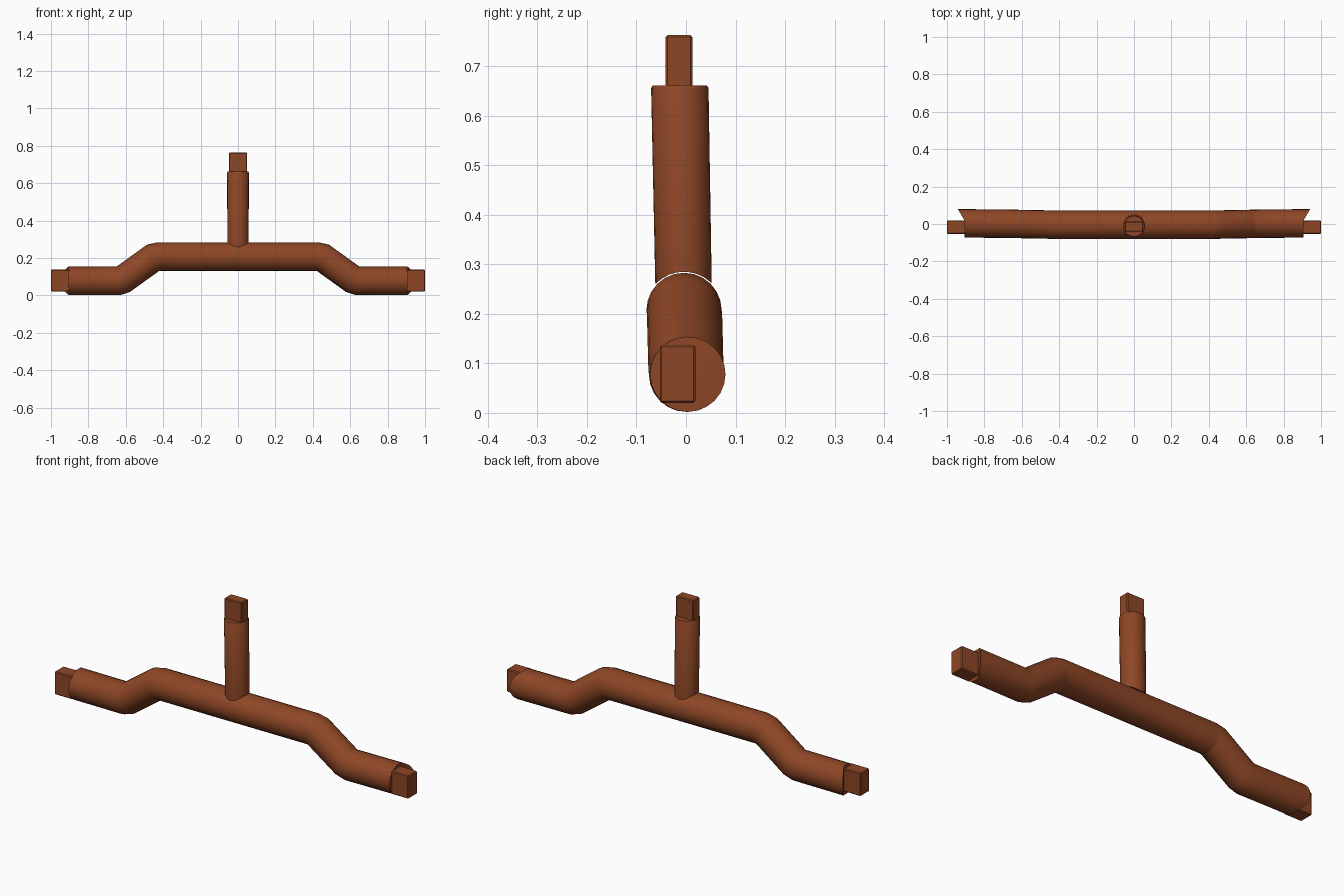
import bpy, bmesh, math
from mathutils import Vector

if "Cube" in bpy.data.objects:
    bpy.data.objects.remove(bpy.data.objects["Cube"])

brown = bpy.data.materials.new("brown wood")
brown.diffuse_color = (0.27, 0.062, 0.019, 1)
brown.use_nodes = True
brown.node_tree.nodes["Principled BSDF"].inputs["Base Color"].default_value = brown.diffuse_color
SIDES = 24
R = 0.076


def finish(bm, name, smooth=True):
    bmesh.ops.recalc_face_normals(bm, faces=bm.faces)
    me = bpy.data.meshes.new(name)
    bm.to_mesh(me)
    bm.free()
    ob = bpy.data.objects.new(name, me)
    bpy.context.collection.objects.link(ob)
    me.materials.append(brown)
    if smooth:
        shade(ob)
    return ob


def shade(ob):
    bpy.ops.object.select_all(action='DESELECT')
    ob.select_set(True)
    bpy.context.view_layer.objects.active = ob
    bpy.ops.object.shade_smooth_by_angle(angle=math.radians(35))


def skin(bm, rings):
    for a, b in zip(rings, rings[1:]):
        for i in range(SIDES):
            j = (i + 1) % SIDES
            bm.faces.new((a[i], a[j], b[j], b[i]))


def block(name, lo, hi, bevel=0.004):
    bm = bmesh.new()
    bmesh.ops.create_cube(bm, size=1)
    for v in bm.verts:
        v.co = [l + (c + 0.5) * (h - l) for c, l, h in zip(v.co, lo, hi)]
    bmesh.ops.bevel(bm, geom=bm.edges[:], offset=bevel, segments=1, affect='EDGES')
    return finish(bm, name, False)


# Bent crossbar: round section swept along a mirrored path
half = [(0.425, -0.004, 0.207), (0.455, -0.003, 0.200), (0.612, 0.0, 0.087),
        (0.640, 0.001, 0.078), (0.97, 0.004, 0.078)]
path = [Vector((-x, y, z)) for x, y, z in reversed(half)] + [Vector(p) for p in half]
bm = bmesh.new()
rings = []
for k, p in enumerate(path):
    t0 = (p - path[k - 1]).normalized() if k else Vector((1, 0, 0))
    t1 = (path[k + 1] - p).normalized() if k < len(path) - 1 else Vector((1, 0, 0))
    t = (t0 + t1).normalized()
    up = Vector((-t.z, 0, t.x)).normalized() / max(t.dot(t0), 0.5)
    rings.append([bm.verts.new(p + R * (math.cos(a) * Vector((0, 1, 0)) + math.sin(a) * up))
                  for a in (2 * math.pi * i / SIDES for i in range(SIDES))])
skin(bm, rings)
bm.faces.new(rings[0])
bm.faces.new(rings[-1])
bar = finish(bm, "crossbar", False)

# Cutters shape each bar end: flat shoulder with a slanted lip at the back
for s in (-1, 1):
    bm = bmesh.new()
    outline = [(0.907, -0.2), (0.907, 0.02), (0.977, 0.14), (1.2, 0.14), (1.2, -0.2)]
    low = [bm.verts.new((s * x, y, -0.2)) for x, y in outline]
    face = bm.faces.new(low)
    ext = bmesh.ops.extrude_face_region(bm, geom=[face])
    bmesh.ops.translate(bm, vec=(0, 0, 0.6),
                        verts=[e for e in ext["geom"] if isinstance(e, bmesh.types.BMVert)])
    cutter = finish(bm, "end_cutter", False)
    cutter.hide_render = True
    mod = bar.modifiers.new("end cut", 'BOOLEAN')
    mod.operation = 'DIFFERENCE'
    mod.solver = 'EXACT'
    mod.object = cutter
    bpy.context.view_layer.objects.active = bar
    bpy.ops.object.modifier_apply(modifier=mod.name)
    bpy.data.objects.remove(cutter)
    # Square peg at the bar end
    xs = sorted((s * 0.9, s * 1.0))
    block("end_peg", (xs[0], -0.053, 0.02), (xs[1], 0.019, 0.137))
shade(bar)

# Upright post, its foot saddled over the crossbar
bm = bmesh.new()
rings = []
for z, y0, r in ((None, -0.005, 0.057), (0.656, -0.0125, 0.058), (0.661, -0.0125, 0.055)):
    ring = []
    for i in range(SIDES):
        a = 2 * math.pi * i / SIDES
        x, y = r * math.cos(a), y0 + r * math.sin(a)
        h = 0.207 + math.sqrt(0.078 ** 2 - (y + 0.004) ** 2) if z is None else z
        ring.append(bm.verts.new((x, y, h)))
    rings.append(ring)
skin(bm, rings)
bm.faces.new(rings[-1])
# foot closed by strips joining points of equal depth, following the saddle
foot, n = rings[0], SIDES
q = n // 4
for i in range(-q, q):
    pts = [foot[i % n], foot[(i + 1) % n], foot[(n // 2 - i - 1) % n], foot[(n // 2 - i) % n]]
    bm.faces.new(list(dict.fromkeys(pts)))
finish(bm, "upright_post")

# Square peg on top of the post
block("top_peg", (-0.049, -0.041, 0.655), (0.049, 0.013, 0.763))
